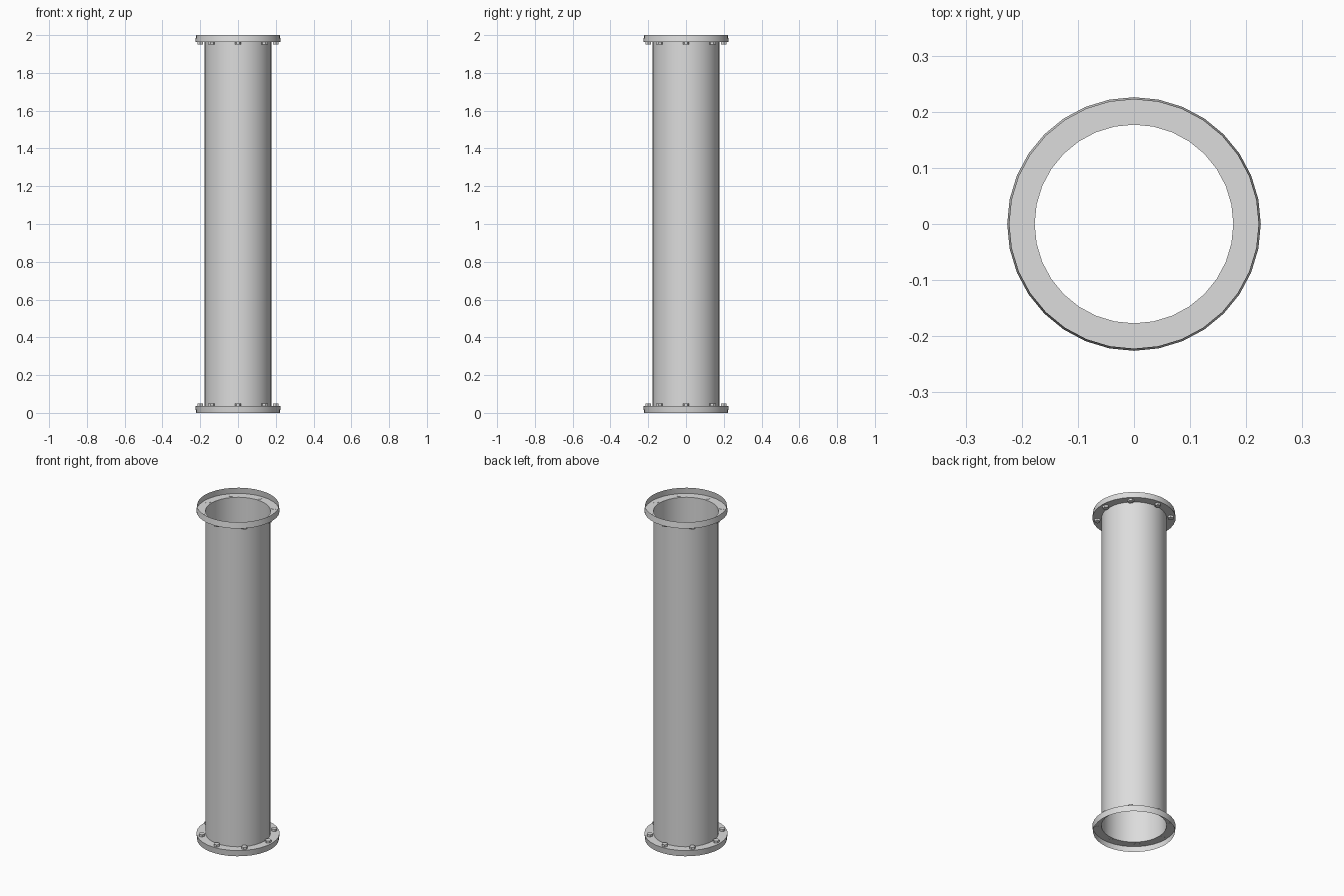
import bpy, bmesh, math
from mathutils import Matrix

if "Cube" in bpy.data.objects:
    bpy.data.objects.remove(bpy.data.objects["Cube"])

SIDES = 32
H = 2.0          # overall height
R_PIPE = 0.177   # thin-walled pipe
R_FLANGE = 0.226 # flange edge beside the plate
R_RIM = 0.222    # slightly narrower open end of the rim
T = 0.036        # rim depth

grey = bpy.data.materials.new("light_grey_metal")
grey.diffuse_color = (0.72, 0.72, 0.72, 1)
grey.use_nodes = True
grey.node_tree.nodes["Principled BSDF"].inputs["Base Color"].default_value = grey.diffuse_color


def finish(bm, name):
    me = bpy.data.meshes.new(name)
    bm.to_mesh(me)
    bm.free()
    me.materials.append(grey)
    ob = bpy.data.objects.new(name, me)
    bpy.context.collection.objects.link(ob)
    bpy.ops.object.select_all(action='DESELECT')
    ob.select_set(True)
    bpy.context.view_layer.objects.active = ob
    bpy.ops.object.shade_smooth_by_angle(angle=math.radians(30))
    return ob


def revolve(name, profile):
    """Turn an open (radius, z) profile around the z axis."""
    bm = bmesh.new()
    rings = []
    for r, z in profile:
        rings.append([bm.verts.new((r * math.cos(2 * math.pi * i / SIDES),
                                    r * math.sin(2 * math.pi * i / SIDES), z))
                      for i in range(SIDES)])
    for a, b in zip(rings, rings[1:]):
        for i in range(SIDES):
            j = (i + 1) % SIDES
            bm.faces.new((a[i], a[j], b[j], b[i]))
    return finish(bm, name)


def bolts(name, z):
    """Ring of eight hexagonal bolt heads."""
    bm = bmesh.new()
    for k in range(8):
        place = (Matrix.Rotation(k * math.pi / 4, 4, 'Z')
                 @ Matrix.Translation((0.2, 0, z)))
        bmesh.ops.create_cone(bm, cap_ends=True, segments=6, radius1=0.017,
                              radius2=0.017, depth=0.014, matrix=place)
    return finish(bm, name)


# Open pipe between the two flange plates
revolve("pipe", [(R_PIPE, T), (R_PIPE, H - T)])

# Flanges: flat ring plate with a rim, hollow towards the open end
revolve("top_flange", [(R_PIPE, H - T), (R_FLANGE, H - T), (R_RIM, H)])
revolve("bottom_flange", [(R_RIM, 0), (R_FLANGE, T), (R_PIPE, T)])

# Bolt heads on the pipe side of each flange
bolts("top_bolts", H - T - 0.006)
bolts("bottom_bolts", T + 0.006)
